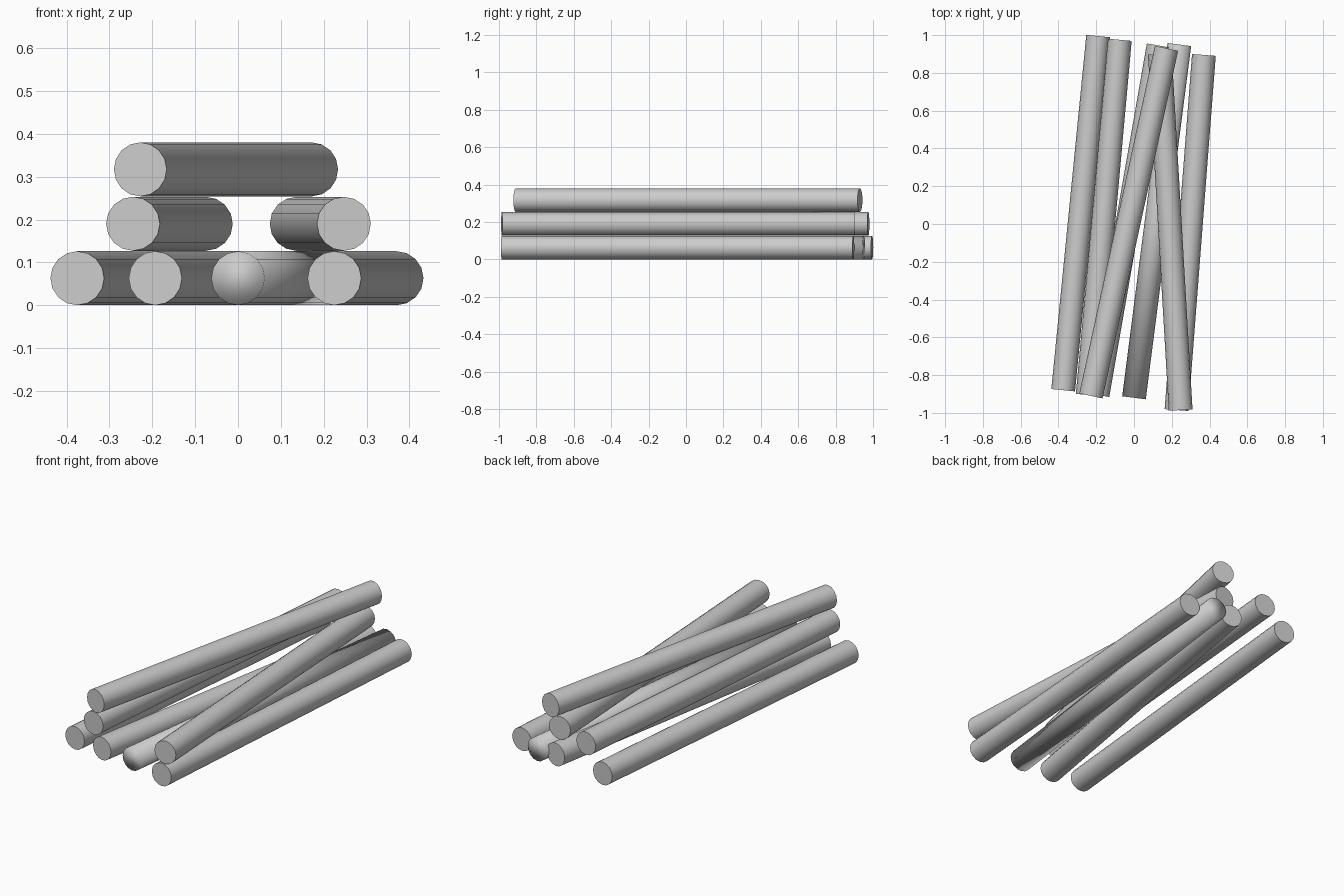
import bpy
import math
from mathutils import Vector

cube = bpy.data.objects.get("Cube")
if cube:
    bpy.data.objects.remove(cube, do_unlink=True)

RADIUS = 0.063
SIDES = 16

# One plain grey for the whole stack
grey = bpy.data.materials.new("light_grey")
grey.use_nodes = True
grey.diffuse_color = (0.6, 0.6, 0.6, 1)
grey.node_tree.nodes["Principled BSDF"].inputs["Base Color"].default_value = (0.6, 0.6, 0.6, 1)


def log(name, front, back, layer, soft_ends=False):
    """A straight log lying between two (x, y) end centres on a given layer."""
    z = RADIUS + layer * 0.127
    a, b = Vector((*front, z)), Vector((*back, z))
    axis = b - a
    bpy.ops.mesh.primitive_cylinder_add(
        vertices=SIDES, radius=RADIUS, depth=axis.length, location=(a + b) / 2,
        rotation=axis.to_track_quat('Z', 'Y').to_euler())
    obj = bpy.context.object
    obj.name = name
    obj.data.materials.append(grey)
    if soft_ends:
        bpy.ops.object.shade_smooth()
    else:
        bpy.ops.object.shade_smooth_by_angle(angle=math.radians(40))


# Bottom layer
log("bottom_log_right", (-0.375, -0.88), (-0.19, 0.995), 0)
log("bottom_log_inner_right", (-0.193, -0.905), (0.13, 0.945), 0)
log("bottom_log_inner_left", (0.0, -0.92), (0.24, 0.95), 0, soft_ends=True)
log("bottom_log_left", (0.225, -0.985), (0.37, 0.895), 0)

# Middle layer
log("middle_log_right", (-0.245, -0.905), (-0.075, 0.975), 1)
log("middle_log_left", (0.247, -0.985), (0.137, 0.9), 1)

# Top log
log("top_log", (-0.228, -0.91), (0.172, 0.93), 2)
